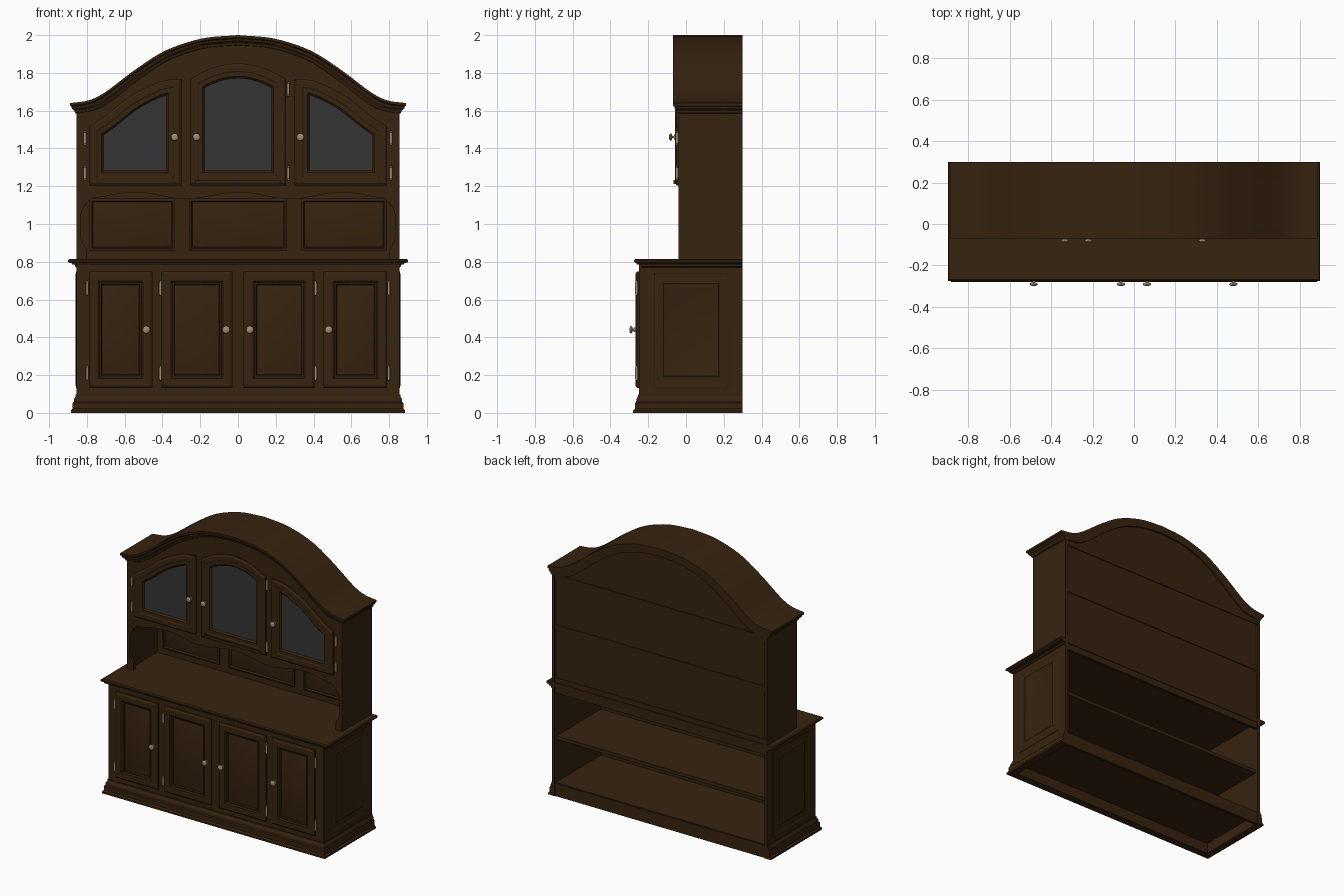
import bpy, bmesh, math
from mathutils import Matrix, Vector

cube = bpy.data.objects.get("Cube")
if cube:
    bpy.data.objects.remove(cube)


def material(name, rgb):
    m = bpy.data.materials.new(name)
    m.use_nodes = True
    m.diffuse_color = (*rgb, 1)
    m.node_tree.nodes["Principled BSDF"].inputs["Base Color"].default_value = (*rgb, 1)
    return m


WOOD = material("dark wood", (0.038, 0.017, 0.005))
GLASS = material("grey glass", (0.036, 0.036, 0.036))
BRASS = material("pale brass", (0.36, 0.27, 0.17))
W, BACK, BASE_Y, HUTCH_Y = 0.855, 0.30, -0.25, -0.04


def finish(name, bm, mats, smooth=True):
    bmesh.ops.recalc_face_normals(bm, faces=bm.faces)
    me = bpy.data.meshes.new(name)
    bm.to_mesh(me)
    bm.free()
    for m in mats:
        me.materials.append(m)
    ob = bpy.data.objects.new(name, me)
    bpy.context.collection.objects.link(ob)
    if smooth:
        bpy.ops.object.select_all(action='DESELECT')
        ob.select_set(True)
        bpy.context.view_layer.objects.active = ob
        bpy.ops.object.shade_smooth_by_angle(angle=math.radians(25))
    return ob


def box(name, x0, x1, y0, y1, z0, z1):
    bm = bmesh.new()
    mid = Vector((x0 + x1, y0 + y1, z0 + z1)) / 2
    size = Matrix.Diagonal((x1 - x0, y1 - y0, z1 - z0, 1))
    bmesh.ops.create_cube(bm, size=1, matrix=Matrix.Translation(mid) @ size)
    return finish(name, bm, [WOOD], False)


def inset(pts, d):
    """Move a counter-clockwise outline inwards by d with mitred corners."""
    out = []
    for i, p in enumerate(pts):
        a = (p - pts[i - 1]).normalized()
        b = (pts[(i + 1) % len(pts)] - p).normalized()
        na, nb = Vector((-a.y, a.x)), Vector((-b.y, b.x))
        out.append(p + (na + nb) * d / (1 + na.dot(nb)))
    return out


def front(u, v, d):
    return (u, d, v)


def loft(name, outline, steps, place=front, cap=WOOD):
    """Stack inset copies of an outline, each at its own depth, and close both ends."""
    outline = [Vector(p) for p in outline]
    bm = bmesh.new()
    rings = [[bm.verts.new(place(p.x, p.y, d)) for p in inset(outline, i)] for i, d in steps]
    n = len(outline)
    for r, s in zip(rings, rings[1:]):
        for i in range(n):
            bm.faces.new((r[i], r[(i + 1) % n], s[(i + 1) % n], s[i]))
    bm.faces.new(rings[0])
    bm.faces.new(rings[-1]).material_index = 1
    return finish(name, bm, [WOOD, cap])


def rect(x0, x1, z0, z1):
    return [(x0, z0), (x1, z0), (x1, z1), (x0, z1)]


def smooth_path(ctrl, n=5):
    """Catmull-Rom curve through the control points."""
    c = [Vector(p) for p in ctrl]
    c = [2 * c[0] - c[1]] + c + [2 * c[-1] - c[-2]]
    out = []
    for a, b, d, e in zip(c, c[1:], c[2:], c[3:]):
        for k in range(n):
            t = k / n
            out.append(0.5 * (2 * b + (d - a) * t + (2 * a - 5 * b + 4 * d - e) * t * t
                              + (3 * b - a - 3 * d + e) * t ** 3))
    return out + [c[-2]]


def u_mould(name, profile, x, y):
    """Moulding round the front and sides; profile is (outset, z)."""
    bm = bmesh.new()
    rings = []
    for o, z in profile:
        X, Y = x + o, y - o
        rings.append([bm.verts.new((px, py, z)) for px, py in
                      ((-X, BACK), (-X, Y), (X, Y), (X, BACK))])
    for r, s in zip(rings, rings[1:] + rings[:1]):
        for i in range(3):
            bm.faces.new((r[i], r[i + 1], s[i + 1], s[i]))
    for i in (0, 3):
        bm.faces.new([r[i] for r in rings])
    return finish(name, bm, [WOOD], False)


# Arched roof line
half = smooth_path([(0, 2.0), (0.19, 1.982), (0.38, 1.92), (0.54, 1.82),
                    (0.70, 1.70), (0.79, 1.655), (0.89, 1.64)])
arch = [Vector((-p.x, p.y)) for p in half[:0:-1]] + half


def arch_z(x):
    for a, b in zip(arch, arch[1:]):
        if a.x <= x <= b.x:
            return a.y + (b.y - a.y) * (x - a.x) / (b.x - a.x)


# Crown: a moulded profile (outset, drop) swept along the arch, through to the back
profile = [(0.035, 0), (0.035, 0.014), (0.027, 0.018), (0.024, 0.03),
           (0.012, 0.04), (0.008, 0.052), (0, 0.056), (-0.02, 0.056)]
bm = bmesh.new()
grid = {}
for i, p in enumerate(arch):
    for k, (o, drop) in enumerate(profile):
        x = p.x * (W + o) / 0.89
        for s, y in enumerate((HUTCH_Y + 0.005 - o, BACK)):
            grid[i, k, s] = bm.verts.new((x, y, p.y - drop))
last_i, last_k = len(arch) - 1, len(profile) - 1
for i in range(last_i):
    for k in range(last_k):
        for s in (0, 1):
            bm.faces.new([grid[q] for q in ((i, k, s), (i + 1, k, s), (i + 1, k + 1, s), (i, k + 1, s))])
    for k in (0, last_k):
        bm.faces.new([grid[q] for q in ((i, k, 0), (i + 1, k, 0), (i + 1, k, 1), (i, k, 1))])
for i in (0, last_i):
    for k in range(last_k):
        bm.faces.new([grid[q] for q in ((i, k, 0), (i, k + 1, 0), (i, k + 1, 1), (i, k, 1))])
finish("crown", bm, [WOOD])

# Hutch face board with scalloped niche opening
steps = [W * (1 - j / 20) for j in range(41)]
top = [(x, arch_z(x) - 0.04) for x in steps]
stile = [tuple(p) for p in smooth_path([(0.80, 0.815), (0.805, 0.87), (0.83, 0.92), (0.832, 1.04),
                                        (0.81, 1.10), (0.77, 1.14)], 4)]
apron = [(x / 50, 1.15 + 0.018 * math.cos(x / 50 * math.tau / 0.55)) for x in range(37, -38, -1)]
left_stile = [(-x, z) for x, z in stile]
outline = [(-W, 0.815)] + left_stile + apron[::-1] + stile[::-1] + [(W, 0.815)] + top
loft("hutch_face", outline, [(0, HUTCH_Y + 0.02), (0, HUTCH_Y)])

# Hutch carcass
loft("hutch_back", [(-W + 0.02, 0.80), (W - 0.02, 0.80)] + [(x * 0.97, z) for x, z in top],
     [(0, 0.275), (0, 0.288)])
for side, s in (("left", 1), ("right", -1)):
    a, b = sorted((s * W, s * (W - 0.022)))
    box(side + "_hutch_side", a, b, HUTCH_Y + 0.002, BACK, 0.80, 1.61)
    box(side + "_base_side", a, b, BASE_Y + 0.002, BACK, 0.0, 0.80)
box("niche_ceiling", -0.84, 0.84, -0.03, 0.28, 1.185, 1.205)
for z in (0.83, 1.21, 1.57):
    box("hutch_back_rail", -0.84, 0.84, 0.28, 0.294, z - 0.02, z + 0.02)
for x0, x1 in ((-0.785, -0.335), (-0.26, 0.26), (0.335, 0.785)):
    loft("niche_panel", rect(x0, x1, 0.86, 1.135),
         [(0, 0.276), (0, 0.262), (0.012, 0.258), (0.018, 0.27), (0.045, 0.262)])

# Base cabinet
box("base_front", -W, W, BASE_Y, BASE_Y + 0.025, 0.0, 0.80)
box("base_floor", -0.84, 0.84, -0.24, 0.29, 0.075, 0.095)
box("base_shelf", -0.84, 0.84, -0.23, 0.28, 0.40, 0.425)
box("base_back_rail", -0.84, 0.84, 0.275, 0.295, 0.0, 0.09)
box("base_top_rail", -0.84, 0.84, 0.275, 0.295, 0.74, 0.795)
box("countertop", -0.88, 0.88, -0.262, BACK, 0.785, 0.815)
u_mould("countertop_edge", [(0, 0.77), (0.008, 0.775), (0.01, 0.788), (0.038, 0.795),
                            (0.045, 0.80), (0.045, 0.809), (0.038, 0.815), (0, 0.815)], W, BASE_Y + 0.02)
u_mould("plinth", [(-0.02, 0), (0.03, 0), (0.03, 0.012), (0.02, 0.022), (0.02, 0.052), (0.014, 0.058),
                   (0.012, 0.075), (0.004, 0.088), (0.004, 0.098), (-0.02, 0.098)], W, BASE_Y)


def raised(y):
    return [(0, y + 0.005), (0, y - 0.01), (0.012, y - 0.018), (0.05, y - 0.018), (0.058, y - 0.012),
            (0.066, y - 0.012), (0.07, y - 0.003), (0.098, y - 0.012)]


# Base doors and side panels
for x0, x1 in ((-0.79, -0.453), (-0.405, -0.03), (0.03, 0.405), (0.453, 0.79)):
    loft("base_door", rect(x0, x1, 0.132, 0.748), raised(BASE_Y))
for side, s in (("left", 1), ("right", -1)):
    loft(side + "_base_panel", rect(-0.18, 0.235, 0.132, 0.748),
         [(0, 0.85), (0, 0.858), (0.01, 0.859), (0.016, 0.856), (0.055, 0.856), (0.062, 0.86), (0.075, 0.856)],
         place=lambda u, v, d, s=s: (s * d, u, v))

# Glazed hutch doors
glazed = [(0, HUTCH_Y + 0.005), (0, -0.05), (0.012, -0.058), (0.04, -0.058), (0.046, -0.054),
          (0.068, -0.054), (0.078, -0.044)]
slope = smooth_path([(0.79, 1.515), (0.70, 1.575), (0.58, 1.67), (0.46, 1.735), (0.38, 1.762), (0.30, 1.767)], 4)
right_edge = [(0.30, 1.205), (0.79, 1.205)] + [tuple(p) for p in slope]
loft("left_glass_door", right_edge, glazed, cap=GLASS)
loft("right_glass_door", [(-x, z) for x, z in right_edge[::-1]], glazed, cap=GLASS)
bow = [(0.255 - 0.51 * j / 16, 1.765 + 0.085 * (1 - (j / 8 - 1) ** 2)) for j in range(17)]
loft("centre_glass_door", [(-0.255, 1.205), (0.255, 1.205)] + bow, glazed, cap=GLASS)
box("centre_door_sill", -0.225, 0.225, -0.066, -0.05, 1.212, 1.232)

# Knobs: stem, rose and rounded head
TURN = Matrix.Rotation(math.pi / 2, 4, 'X')
for x, y, z in ((-0.485, -0.268, 0.44), (-0.063, -0.268, 0.44), (0.063, -0.268, 0.44), (0.48, -0.268, 0.44),
                (-0.335, -0.058, 1.46), (-0.22, -0.058, 1.46), (0.33, -0.058, 1.46)):
    bm = bmesh.new()
    for r, length in ((0.013, 0.006), (0.006, 0.03)):
        bmesh.ops.create_cone(bm, cap_ends=True, segments=16, radius1=r, radius2=r, depth=length,
                              matrix=Matrix.Translation((x, y - length / 2, z)) @ TURN)
    bmesh.ops.create_uvsphere(bm, u_segments=16, v_segments=10, radius=0.02,
                              matrix=Matrix.Translation((x, y - 0.023, z)) @ Matrix.Diagonal((1, 0.45, 1, 1)))
    finish("knob", bm, [BRASS])

# Hinges: barrel with ball finials
hinges = [(s * x, -0.262, z) for s in (-1, 1) for x in (0.798, 0.411) for z in (0.21, 0.66)]
hinges += [(s * 0.81, -0.048, z) for s in (-1, 1) for z in (1.27, 1.455)]
hinges += [(0.266, -0.05, z) for z in (1.27, 1.715)]
for x, y, z in hinges:
    bm = bmesh.new()
    bmesh.ops.create_cone(bm, cap_ends=True, segments=12, radius1=0.007, radius2=0.007, depth=0.06,
                          matrix=Matrix.Translation((x, y, z)))
    for e in (-0.034, 0.034):
        bmesh.ops.create_uvsphere(bm, u_segments=10, v_segments=6, radius=0.006,
                                  matrix=Matrix.Translation((x, y, z + e)))
    finish("hinge", bm, [BRASS])
